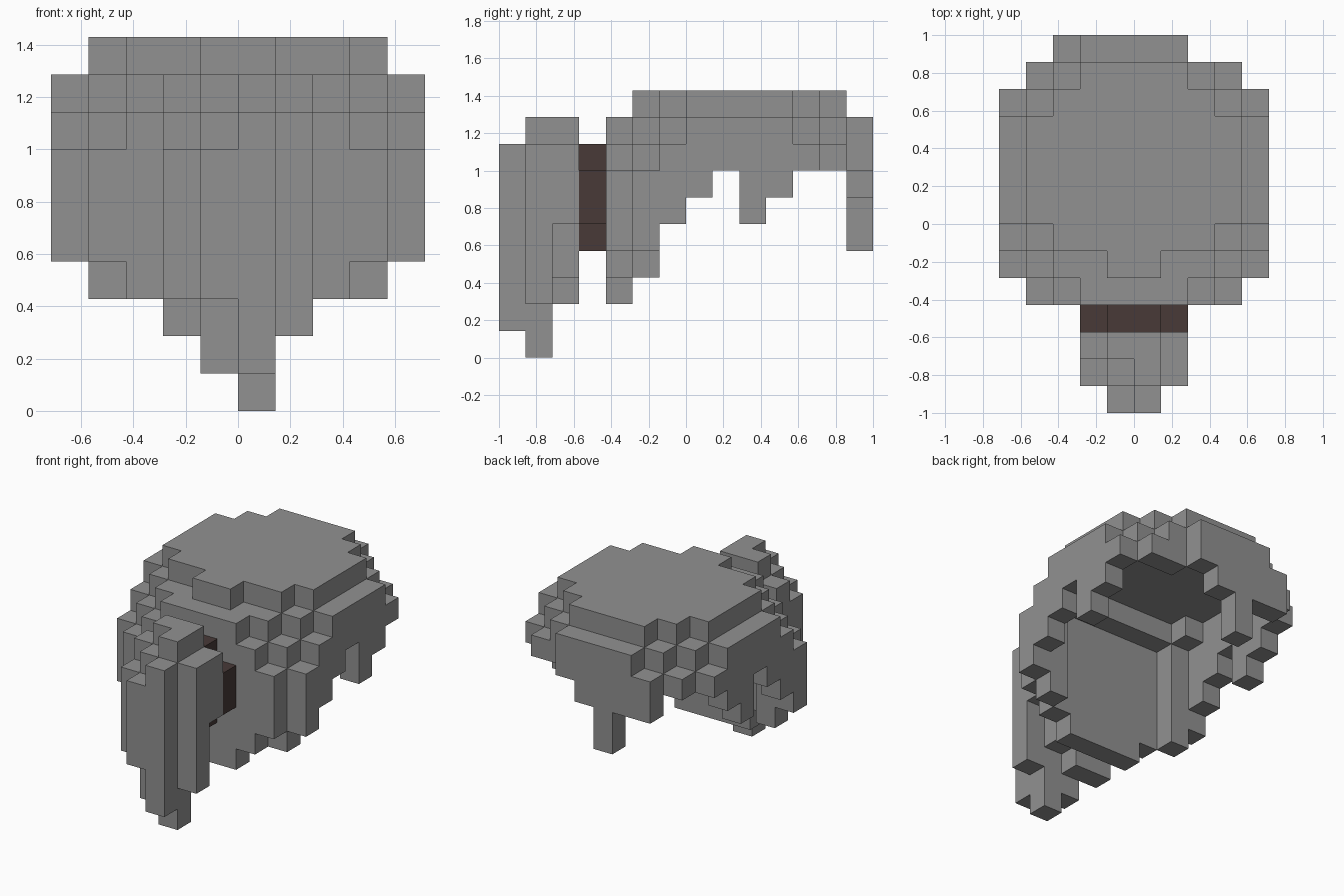
import bpy, bmesh, math
from itertools import product
from mathutils import Vector

U = 1 / 7  # edge of one block

if "Cube" in bpy.data.objects:
    bpy.data.objects.remove(bpy.data.objects["Cube"], do_unlink=True)


def make_material(name, colour):
    mat = bpy.data.materials.new(name)
    mat.use_nodes = True
    mat.diffuse_color = colour
    mat.node_tree.nodes["Principled BSDF"].inputs["Base Color"].default_value = colour
    return mat


def box(x, y, z):
    """Blocks filling three (start, end) ranges."""
    return set(product(range(*x), range(*y), range(*z)))


def mirrored(blocks):
    return blocks | {(-1 - x, y, z) for x, y, z in blocks}


def build(name, blocks, mat):
    """Skin a set of blocks with outer faces only."""
    bm = bmesh.new()
    for cell in blocks:
        for axis in range(3):
            for side in (0, 1):
                near = list(cell)
                near[axis] += 2 * side - 1
                if tuple(near) in blocks:
                    continue
                ring = []
                for a, b in ((0, 0), (1, 0), (1, 1), (0, 1)):
                    p = Vector(cell)
                    p[axis] += side
                    p[(axis + 1) % 3] += a
                    p[(axis + 2) % 3] += b
                    ring.append(bm.verts.new(p * U))
                bm.faces.new(ring if side else ring[::-1])
    bmesh.ops.remove_doubles(bm, verts=bm.verts, dist=U / 100)
    bmesh.ops.dissolve_limit(bm, angle_limit=math.radians(1),
                             verts=bm.verts, edges=bm.edges)
    mesh = bpy.data.meshes.new(name)
    bm.to_mesh(mesh)
    bm.free()
    mesh.materials.append(mat)
    obj = bpy.data.objects.new(name, mesh)
    bpy.context.collection.objects.link(obj)


grey = make_material("stone grey", (0.285, 0.285, 0.285, 1))
brown = make_material("dark brown", (0.065, 0.042, 0.039, 1))

# Dome: half widths of each row at the four top levels, highest first
MIDDLE = (4, 5, 5, 5)
TIERS = {-3: (0, 2, 3, 4), -2: (1, 3, 4, 5), -1: (3, 4, 5, 5),
         0: MIDDLE, 1: MIDDLE, 2: MIDDLE, 3: MIDDLE,
         4: (3, 4, 5, 5), 5: (2, 3, 4, 4), 6: (0, 2, 2, 2)}
# Ragged lower edge of the side walls, and of the back flap
EDGE = {-2: 4, -1: 5, 0: 6, 1: 7, 2: 5, 3: 6, 4: 7, 5: 7}
FLAP = {-2: 6, -1: 4, 0: 6, 1: 7}


def top(x, y):
    for level, half in enumerate(TIERS.get(y, ())):
        if abs(x + 0.5) < half:
            return 10 - level
    return 0


def bottom(x, y):
    if y == -3:
        return max(2, math.ceil(abs(x + 0.5)))
    return FLAP.get(x, 7) if y == 6 else EDGE[y]


# Hollow shell: keep the roof and every block exposed at a side
shell = set()
for x, y in product(range(-5, 5), range(-3, 7)):
    height = top(x, y)
    lowest = min(top(x + 1, y), top(x - 1, y), top(x, y + 1), top(x, y - 1))
    if height:
        start = max(bottom(x, y), min(lowest, height - 1))
        shell |= box((x, x + 1), (y, y + 1), (start, height))
shell |= mirrored(box((3, 4), (-2, -1), (3, 8)))   # front corner posts
shell |= box((-3, 3), (-2, -1), (8, 9))            # inner front ledge
shell |= box((-3, -2), (6, 7), (6, 8))             # side of the back flap
build("hollow_shell", shell, grey)

# Front plate: height range of each column, left to right, row by row
ROWS = {-7: {-1: (3, 7), 0: (1, 8)},
        -6: {-2: (3, 7), -1: (1, 8), 0: (0, 9), 1: (2, 8)},
        -5: {-2: (2, 8), -1: (2, 9), 0: (3, 9), 1: (5, 8)}}
plate = set()
for y, row in ROWS.items():
    for x, span in row.items():
        plate |= box((x, x + 1), (y, y + 1), span)
build("front_plate", plate, grey)

# Dark rounded joint between plate and shell
joint = box((-1, 1), (-4, -3), (4, 8)) | box((-2, 2), (-4, -3), (5, 7))
build("dark_joint", joint, brown)
